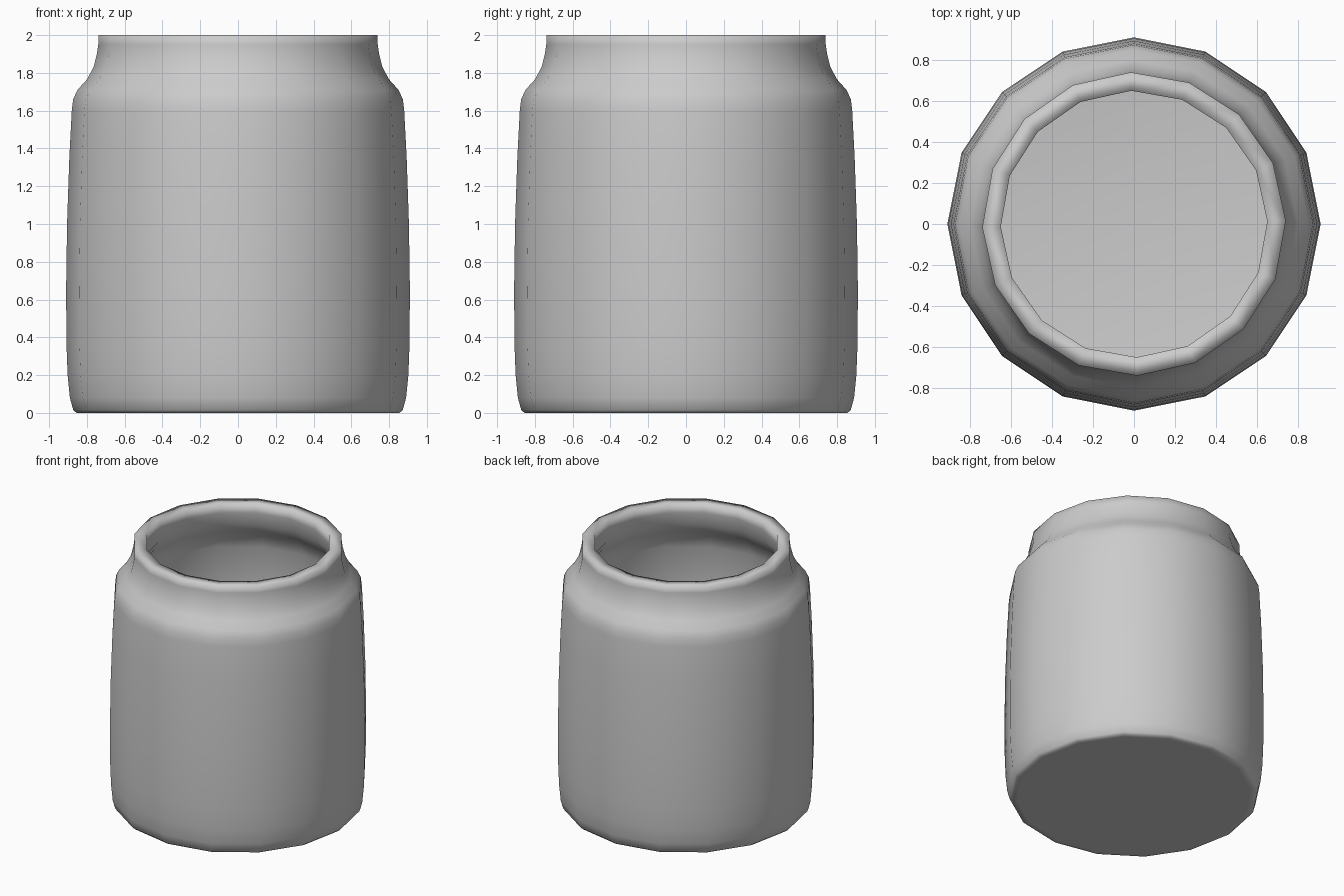
import bpy, bmesh, math

if "Cube" in bpy.data.objects:
    bpy.data.objects.remove(bpy.data.objects["Cube"])

SIDES = 16
TWIST = math.radians(1.2)

# Closed wall profile (radius, z): underside, outer wall, shoulder, neck, rim, inner wall, floor
PROFILE = [
    (0.82, 0.0), (0.855, 0.0), (0.872, 0.015), (0.89, 0.08), (0.902, 0.2), (0.908, 0.36),
    (0.91, 0.65), (0.905, 1.0), (0.893, 1.35), (0.88, 1.6), (0.873, 1.66),
    (0.85, 1.71), (0.80, 1.765), (0.765, 1.83), (0.747, 1.9), (0.74, 1.95), (0.74, 2.0),
    (0.65, 2.0), (0.65, 1.93), (0.67, 1.83), (0.71, 1.755), (0.77, 1.69),
    (0.80, 1.6), (0.82, 1.35), (0.83, 1.0), (0.835, 0.65), (0.825, 0.2),
    (0.79, 0.09), (0.74, 0.08),
]


def ring(bm, r, z):
    # the neck is turned very slightly against the body
    twist = TWIST * min(1, max(0, (z - 1.6) / 0.3))
    return [bm.verts.new((r * math.cos(a), r * math.sin(a), z))
            for a in (2 * math.pi * i / SIDES + twist for i in range(SIDES))]


# Jar: hollow lathe with capped underside and inner floor
bm = bmesh.new()
rings = [ring(bm, r, z) for r, z in PROFILE]
for lo, hi in zip(rings, rings[1:]):
    for i in range(SIDES):
        j = (i + 1) % SIDES
        bm.faces.new((lo[i], lo[j], hi[j], hi[i]))
bm.faces.new(list(reversed(rings[0])))
bm.faces.new(rings[-1])
bmesh.ops.recalc_face_normals(bm, faces=bm.faces)
for f in bm.faces:
    f.smooth = True

mesh = bpy.data.meshes.new("jar")
bm.to_mesh(mesh)
bm.free()
jar = bpy.data.objects.new("jar", mesh)
bpy.context.collection.objects.link(jar)
